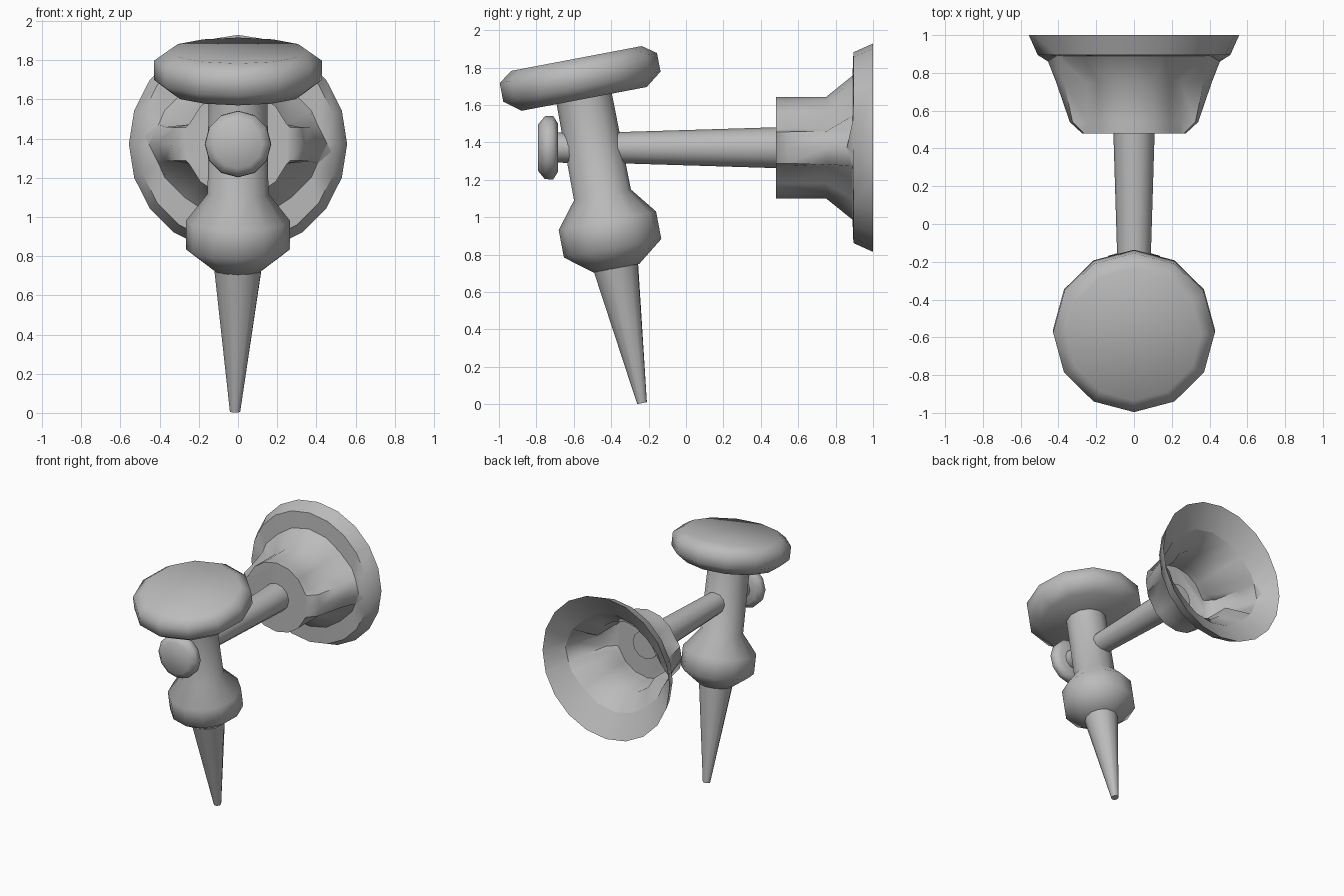
import bpy, bmesh, math
from mathutils import Vector

default = bpy.data.objects.get("Cube")
if default:
    bpy.data.objects.remove(default)

grey = bpy.data.materials.new("plain grey")
grey.use_nodes = True
grey.diffuse_color = (0.5, 0.5, 0.5, 1)
grey.node_tree.nodes["Principled BSDF"].inputs["Base Color"].default_value = (0.5, 0.5, 0.5, 1)

ARM_Z = 1.372


def finish(name, bm):
    bmesh.ops.recalc_face_normals(bm, faces=bm.faces)
    mesh = bpy.data.meshes.new(name)
    bm.to_mesh(mesh)
    bm.free()
    mesh.materials.append(grey)
    ob = bpy.data.objects.new(name, mesh)
    bpy.context.collection.objects.link(ob)
    bpy.ops.object.select_all(action='DESELECT')
    ob.select_set(True)
    bpy.context.view_layer.objects.active = ob
    bpy.ops.object.shade_smooth_by_angle(angle=math.radians(60))
    return ob


def skin(bm, rings):
    """Join consecutive closed rings of vertices with quads."""
    for a, b in zip(rings, rings[1:]):
        n = len(a)
        for i in range(n):
            j = (i + 1) % n
            bm.faces.new((a[i], a[j], b[j], b[i]))


def turned(name, start, end, profile, sides=12):
    """Turn a profile of (distance, radius) about the line from start to end."""
    start = Vector(start)
    axis = (Vector(end) - start).normalized()
    turn = Vector((0, 0, 1)).rotation_difference(axis)
    bm = bmesh.new()
    rings = []
    for d, r in profile:
        ring = []
        for i in range(sides):
            a = math.tau * i / sides
            ring.append(bm.verts.new(start + turn @ Vector((r * math.cos(a), r * math.sin(a), d))))
        rings.append(ring)
    skin(bm, rings)
    bm.faces.new(rings[0])
    bm.faces.new(rings[-1])
    return finish(name, bm)


# Leaning post with its bulb, cap and spike
tip, top = (0, -0.235, 0.006), (0, -0.585, 1.848)
turned("post_bulb", tip, top,
       [(0.735, 0.125), (0.843, 0.265), (0.993, 0.265), (1.133, 0.155), (1.69, 0.15)])
turned("cap_disc", tip, top,
       [(1.656, 0.34), (1.723, 0.428), (1.824, 0.428), (1.876, 0.355)])
turned("spike", (0, -0.377, 0.745), (-0.015, -0.235, 0.006), [(0, 0.125), (0.752, 0.027)])

# Straight arm and the front knob
turned("arm", (0, -0.72, ARM_Z), (0, 1, ARM_Z), [(0, 0.08), (0.35, 0.083), (1.23, 0.11)])
turned("front_knob", (0, -0.79, ARM_Z), (0, 1, ARM_Z),
       [(0, 0.125), (0.035, 0.168), (0.08, 0.17), (0.105, 0.13)])


# Hollow cup with a lug on each side
def quarter(radius, lug):
    """Quarter outline: lug points first, then the round part."""
    angles = (45, 67, 90)
    return lug + [(radius * math.cos(math.radians(a)), radius * math.sin(math.radians(a))) for a in angles]


def mirrored_ring(bm, pts, y, peak_y=None):
    half = pts + [(-x, z) for x, z in reversed(pts[:-1])]
    whole = half + [(x, -z) for x, z in reversed(half[1:-1])]
    ring = []
    for x, z in whole:
        at_peak = peak_y is not None and abs(z) < 0.01
        ring.append(bm.verts.new((x, peak_y if at_peak else y, ARM_Z + z)))
    return ring


def round_quarter(radius):
    return [(radius * math.cos(math.radians(18 * i)), radius * math.sin(math.radians(18 * i)))
            for i in range(6)]


bm = bmesh.new()
collar = mirrored_ring(bm, quarter(0.272, [(0.275, 0), (0.265, 0.085), (0.25, 0.1)]), 0.48)
lug_front = mirrored_ring(bm, quarter(0.272, [(0.34, 0), (0.325, 0.085), (0.25, 0.1)]), 0.54)
shoulder = mirrored_ring(bm, quarter(0.272, [(0.412, 0), (0.37, 0.088), (0.25, 0.1)]), 0.75)
throat = mirrored_ring(bm, quarter(0.385, [(0.455, 0), (0.405, 0.1), (0.375, 0.17)]), 0.89, 0.86)
front_rim = mirrored_ring(bm, round_quarter(0.51), 0.895)
back_rim = mirrored_ring(bm, round_quarter(0.557), 1.0)
skin(bm, [collar, lug_front, shoulder, throat, front_rim, back_rim])
skin(bm, [back_rim, throat])
bm.faces.new(collar)
finish("hollow_cup", bm)
